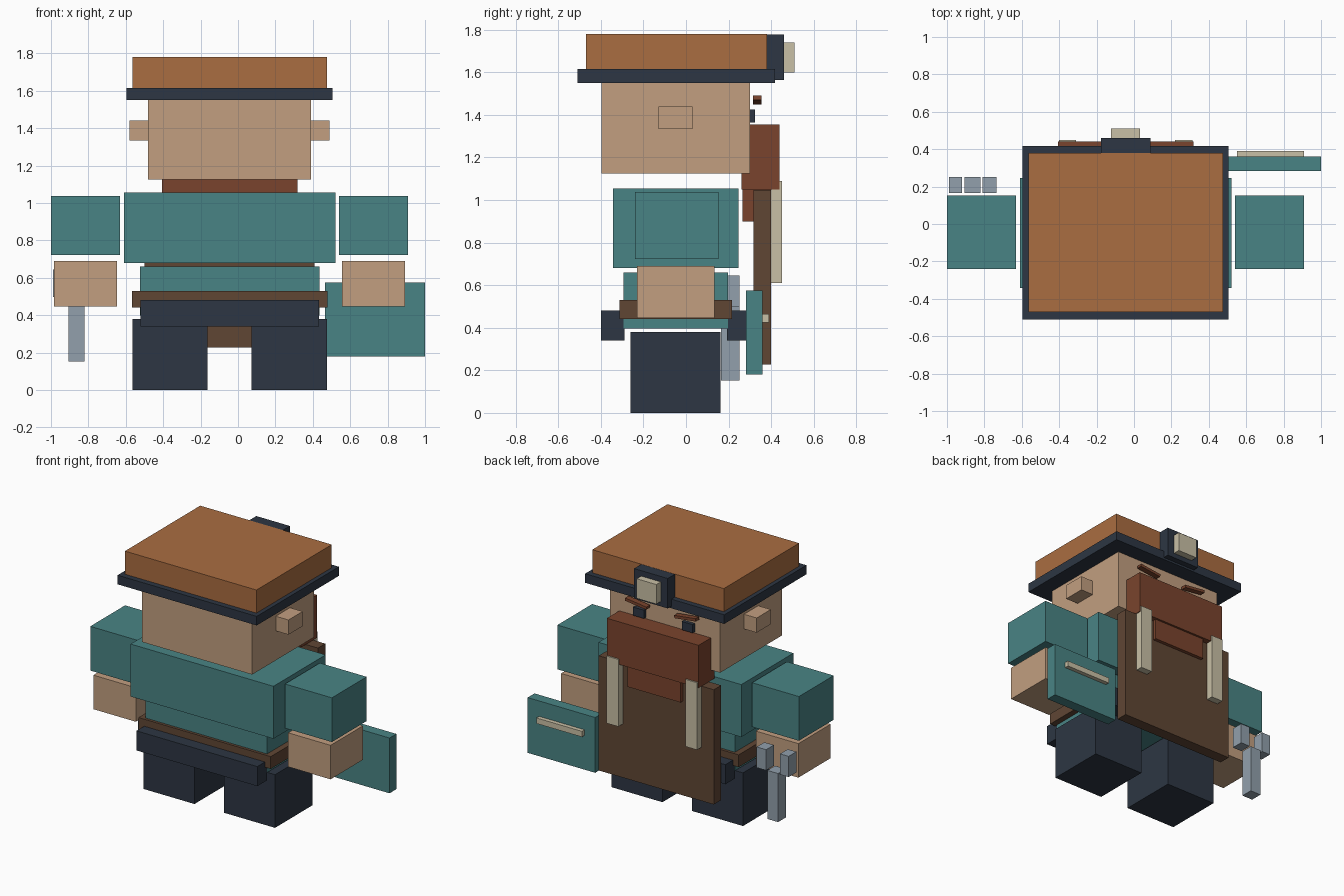
import bpy
import math

if "Cube" in bpy.data.objects:
    bpy.data.objects.remove(bpy.data.objects["Cube"])


def material(name, rgb):
    """Flat colour given as 0-255 display values, stored as linear."""
    m = bpy.data.materials.new(name)
    lin = [((c / 255 + 0.055) / 1.055) ** 2.4 for c in rgb]
    m.diffuse_color = (*lin, 1)
    m.use_nodes = True
    m.node_tree.nodes["Principled BSDF"].inputs["Base Color"].default_value = m.diffuse_color
    return m


ORANGE = material("orange_brown", (170, 109, 65))
NAVY = material("dark_navy", (45, 54, 67))
SKIN = material("skin", (194, 159, 128))
TEAL = material("teal", (73, 132, 133))
LEATHER = material("dark_leather", (96, 70, 52))
RUST = material("rust_hair", (122, 68, 45))
STEEL = material("steel", (146, 160, 172))
BONE = material("pale_bone", (201, 192, 166))

MID = -0.045  # mirror line of the body


def box(name, mat, x, y, z, tilt=0):
    """Box from its extents on each axis, optionally tilted about y."""
    bpy.ops.mesh.primitive_cube_add(size=1)
    ob = bpy.context.object
    ob.name = name
    ob.location = [(a + b) / 2 for a, b in (x, y, z)]
    ob.scale = [b - a for a, b in (x, y, z)]
    ob.rotation_euler[1] = math.radians(tilt)
    ob.data.materials.append(mat)
    return ob


def pair(name, mat, x, y, z, tilt=0):
    """Right-hand box plus its mirror image across the body."""
    box(name + "_right", mat, x, y, z, tilt)
    box(name + "_left", mat, (2 * MID - x[1], 2 * MID - x[0]), y, z, -tilt)


def centred(name, mat, width, y, z):
    box(name, mat, (MID - width / 2, MID + width / 2), y, z)


# Hat with lamp
centred("hat_crown", ORANGE, 1.04, (-0.47, 0.38), (1.61, 1.78))
centred("hat_brim", NAVY, 1.10, (-0.51, 0.418), (1.55, 1.615))
centred("lamp_housing", NAVY, 0.265, (0.375, 0.46), (1.565, 1.779))
centred("lamp_lens", BONE, 0.155, (0.46, 0.51), (1.60, 1.74))

# Head and face
centred("head", SKIN, 0.87, (-0.397, 0.30), (1.125, 1.55))
pair("ear", SKIN, (0.39, 0.49), (-0.13, 0.03), (1.335, 1.44))
pair("eye", NAVY, (0.105, 0.19), (0.30, 0.325), (1.365, 1.425))
pair("eyebrow", RUST, (0.065, 0.235), (0.315, 0.355), (1.46, 1.48), -7)
centred("beard", RUST, 0.725, (0.26, 0.44), (1.05, 1.355))
centred("beard_tip", RUST, 0.42, (0.265, 0.425), (0.90, 1.05))

# Torso and hips
centred("chest", TEAL, 1.13, (-0.342, 0.247), (0.68, 1.055))
centred("waist", TEAL, 0.96, (-0.293, 0.197), (0.397, 0.66))
centred("belt", LEATHER, 1.046, (-0.313, 0.217), (0.442, 0.53))
centred("front_flap", NAVY, 0.955, (-0.40, -0.288), (0.34, 0.48))
centred("rear_flap", NAVY, 0.955, (0.192, 0.302), (0.34, 0.48))

# Limbs
pair("upper_arm", TEAL, (0.54, 0.91), (-0.24, 0.153), (0.722, 1.038))
pair("hand", SKIN, (0.557, 0.893), (-0.23, 0.135), (0.447, 0.69))
pair("leg", NAVY, (0.072, 0.475), (-0.26, 0.163), (0, 0.38))

# Apron with pale straps
centred("apron", LEATHER, 0.91, (0.317, 0.40), (0.227, 1.047))
pair("strap", BONE, (0.22, 0.312), (0.40, 0.45), (0.61, 1.09))

# Satchel panel beside the body
box("side_panel", TEAL, (0.466, 1.0), (0.283, 0.36), (0.18, 0.575))
box("panel_bar", BONE, (0.55, 0.91), (0.36, 0.39), (0.425, 0.465))

# Steel tool: long shaft under two prongs
box("tool_shaft", STEEL, (-0.905, -0.82), (0.165, 0.252), (0.153, 0.50))
for i, x in enumerate([(-0.988, -0.92), (-0.81, -0.735)]):
    box(f"tool_prong_{i + 1}", STEEL, x, (0.165, 0.252), (0.497, 0.645))
